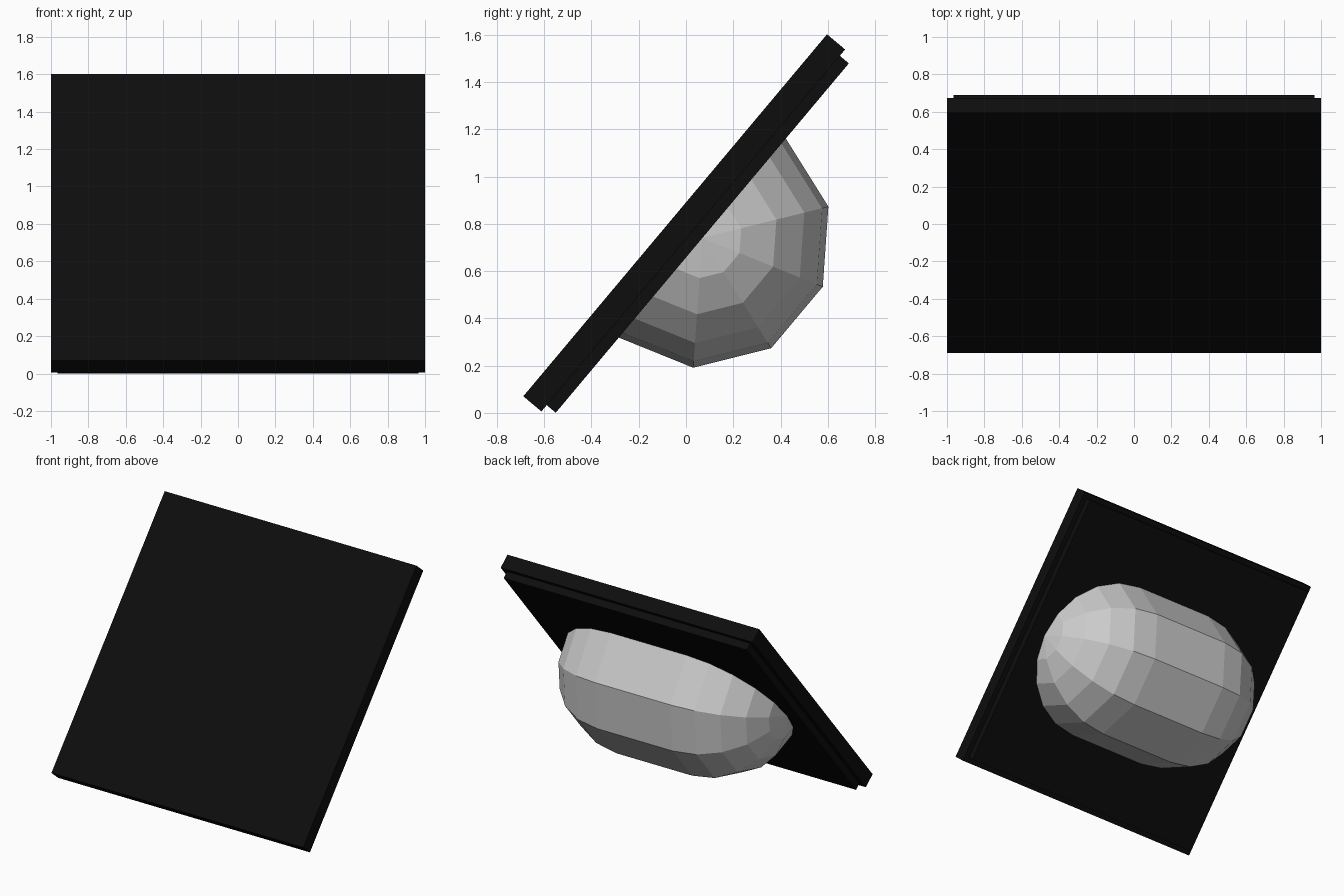
import bpy, bmesh
from math import sin, cos, pi, radians
from mathutils import Matrix

if "Cube" in bpy.data.objects:
    bpy.data.objects.remove(bpy.data.objects["Cube"])

TILT = radians(50)
# Shared frame: origin at centre of the slab's rear face, local -z points backwards
FRAME = Matrix.Translation((0, 0.069, 0.74)) @ Matrix.Rotation(TILT, 4, 'X')

black = bpy.data.materials.new("black")
black.diffuse_color = (0.004, 0.004, 0.004, 1)
black.use_nodes = True
black.node_tree.nodes["Principled BSDF"].inputs["Base Color"].default_value = black.diffuse_color


def finish(name, bm, mat=None):
    me = bpy.data.meshes.new(name)
    bm.to_mesh(me)
    bm.free()
    ob = bpy.data.objects.new(name, me)
    bpy.context.collection.objects.link(ob)
    ob.matrix_world = FRAME
    if mat:
        me.materials.append(mat)
    return ob


def panel(name, size, z0, z1):
    bm = bmesh.new()
    bmesh.ops.create_cube(bm, size=1)
    bmesh.ops.scale(bm, vec=(size, size, z1 - z0), verts=bm.verts)
    bmesh.ops.translate(bm, vec=(0, 0, (z0 + z1) / 2), verts=bm.verts)
    finish(name, bm, black)


# Square front slab and slightly smaller backing slab
panel("front_panel", 2.0, 0.05, 0.15)
panel("back_panel", 1.93, 0.0, 0.05)

# Rear housing: half capsule, two sphere halves pulled apart along x
R, HALF = 0.55, 0.30
quarter = [(HALF + R * cos(i * pi / 10), R * sin(i * pi / 10)) for i in range(6)]
profile = quarter + [(-x, r) for x, r in reversed(quarter)]
bm = bmesh.new()
vs = [bm.verts.new((x, r, 0)) for x, r in profile]
es = [bm.edges.new(pair) for pair in zip(vs, vs[1:])]
bmesh.ops.spin(bm, geom=vs + es, cent=(0, 0, 0), axis=(1, 0, 0),
               angle=-pi, steps=5)
if min(v.co.z for v in bm.verts) > -0.1:      # keep the bulge on the rear side
    bmesh.ops.scale(bm, vec=(1, 1, -1), verts=bm.verts)
bmesh.ops.remove_doubles(bm, verts=bm.verts, dist=1e-4)
bmesh.ops.recalc_face_normals(bm, faces=bm.faces)
if sum(f.normal.dot(f.calc_center_median()) for f in bm.faces) < 0:
    bmesh.ops.reverse_faces(bm, faces=bm.faces)
finish("rear_housing", bm)
